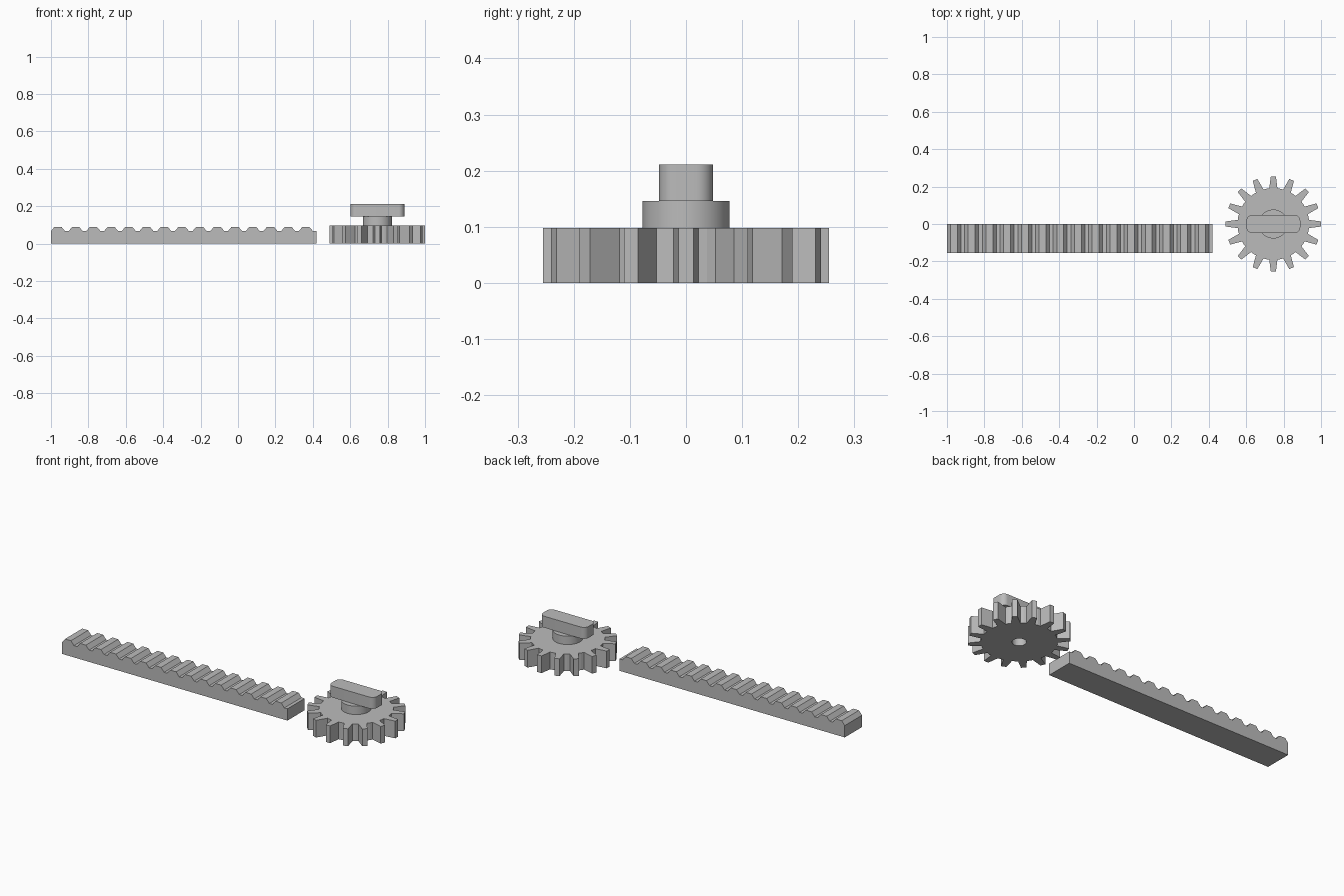
import bpy, bmesh
from math import cos, sin, pi

if "Cube" in bpy.data.objects:
    bpy.data.objects.remove(bpy.data.objects["Cube"])

GREY = (0.5, 0.5, 0.5, 1)
grey = bpy.data.materials.new("plain grey")
grey.use_nodes = True
grey.diffuse_color = GREY
grey.node_tree.nodes["Principled BSDF"].inputs["Base Color"].default_value = GREY

GEAR_X = 0.745


def extrude(name, outline, axis, start, end, smooth=True):
    """Closed 2D outline pushed along an axis ('y' or 'z')."""
    place = (lambda a, b: (a, start, b)) if axis == "y" else (lambda a, b: (a, b, start))
    step = (0, end - start, 0) if axis == "y" else (0, 0, end - start)
    bm = bmesh.new()
    face = bm.faces.new([bm.verts.new(place(a, b)) for a, b in outline])
    result = bmesh.ops.extrude_face_region(bm, geom=[face])
    moved = [g for g in result["geom"] if isinstance(g, bmesh.types.BMVert)]
    bmesh.ops.translate(bm, verts=moved, vec=step)
    bmesh.ops.recalc_face_normals(bm, faces=bm.faces)
    mesh = bpy.data.meshes.new(name)
    bm.to_mesh(mesh)
    bm.free()
    mesh.materials.append(grey)
    obj = bpy.data.objects.new(name, mesh)
    bpy.context.collection.objects.link(obj)
    if smooth:
        bpy.ops.object.select_all(action="DESELECT")
        obj.select_set(True)
        bpy.context.view_layer.objects.active = obj
        bpy.ops.object.shade_smooth_by_angle()
    return obj


def circle(radius, count=48):
    return [(GEAR_X + radius * cos(2 * pi * i / count), radius * sin(2 * pi * i / count))
            for i in range(count)]


def gear_outline(teeth, root, tip, root_half, tip_half):
    points = []
    for i in range(teeth):
        a = 2 * pi * i / teeth
        # tooth sides, crest and the middle of the following gap
        for r, t in ((root, -root_half), (tip, -tip_half), (tip, tip_half), (root, root_half)):
            points.append((GEAR_X + r * cos(a) - t * sin(a), r * sin(a) + t * cos(a)))
        gap = a + pi / teeth
        points.append((GEAR_X + (root + 0.002) * cos(gap), (root + 0.002) * sin(gap)))
    return points


def rounded_bar(half_x, half_y, radius, steps=8):
    points = []
    for k, (sx, sy) in enumerate(((1, 1), (-1, 1), (-1, -1), (1, -1))):
        for i in range(steps + 1):
            a = (k + i / steps) * pi / 2
            points.append((GEAR_X + sx * (half_x - radius) + radius * cos(a),
                           sy * (half_y - radius) + radius * sin(a)))
    return points


# toothed rack
TEETH, LEFT, RIGHT = 15, -1.0, 0.42
pitch = (RIGHT - LEFT) / TEETH
profile = [(RIGHT, 0), (LEFT, 0)]
for i in range(TEETH):
    x = LEFT + i * pitch
    profile += [(x, 0.067), (x + 0.019, 0.09), (x + 0.056, 0.09), (x + 0.075, 0.067)]
profile.append((RIGHT, 0.067))
extrude("rack", profile, "y", -0.155, 0, smooth=False)

# gear wheel, hub and turning handle
gear = extrude("gear_wheel", gear_outline(16, 0.19, 0.255, 0.022, 0.0135), "z", 0, 0.098, smooth=False)
hub = extrude("hub", circle(0.0775), "z", 0.098, 0.146)
extrude("handle", rounded_bar(0.144, 0.048, 0.03), "z", 0.146, 0.211)

# axle hole from below
cutter = extrude("axle_hole_cutter", circle(0.036), "z", -0.05, 0.14, smooth=False)
cutter.hide_render = True
cutter.hide_set(True)
for part in (gear, hub):
    hole = part.modifiers.new("axle hole", "BOOLEAN")
    hole.operation = "DIFFERENCE"
    hole.solver = "EXACT"
    hole.object = cutter
